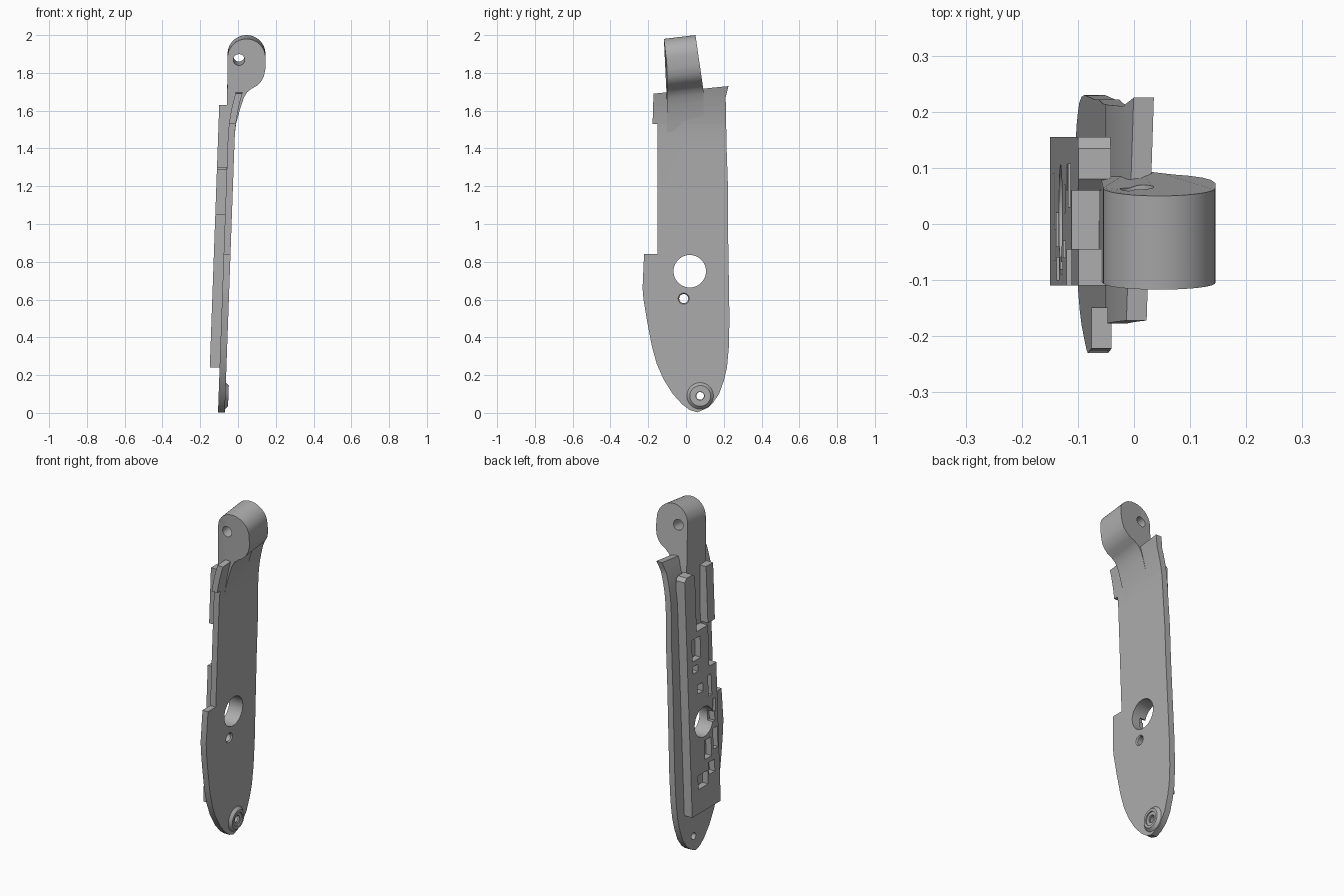
import bpy, bmesh, math
from mathutils import Vector, Matrix

cube = bpy.data.objects.get("Cube")
if cube:
    bpy.data.objects.remove(cube, do_unlink=True)

grey = bpy.data.materials.new("matte grey")
grey.use_nodes = True
tone = (0.42, 0.42, 0.42, 1)
grey.diffuse_color = tone
grey.node_tree.nodes["Principled BSDF"].inputs["Base Color"].default_value = tone


def make(name, bm):
    bmesh.ops.recalc_face_normals(bm, faces=bm.faces)
    mesh = bpy.data.meshes.new(name)
    bm.to_mesh(mesh)
    bm.free()
    mesh.materials.append(grey)
    ob = bpy.data.objects.new(name, mesh)
    bpy.context.collection.objects.link(ob)
    return ob


def prism(name, points, depth):
    """Extrude a closed outline of 3D points along a vector."""
    bm = bmesh.new()
    face = bm.faces.new([bm.verts.new(p) for p in points])
    new = bmesh.ops.extrude_face_region(bm, geom=[face])["geom"]
    bmesh.ops.translate(bm, vec=depth, verts=[v for v in new if isinstance(v, bmesh.types.BMVert)])
    return make(name, bm)


def slab(name, outline, x0, x1):
    return prism(name, [(x0, y, z) for y, z in outline], (x1 - x0, 0, 0))


def rect(y0, y1, z0, z1):
    return [(y0, z0), (y1, z0), (y1, z1), (y0, z1)]


def rod(name, centre, axis, r1, r2, length, sides=40):
    bm = bmesh.new()
    turn = Vector(axis).to_track_quat('Z', 'Y').to_matrix().to_4x4()
    bmesh.ops.create_cone(bm, cap_ends=True, segments=sides, radius1=r1, radius2=r2,
                          depth=length, matrix=Matrix.Translation(centre) @ turn)
    return make(name, bm)


def boolean(ob, others, operation):
    bpy.context.view_layer.objects.active = ob
    for other in others:
        mod = ob.modifiers.new("bool", 'BOOLEAN')
        mod.operation, mod.solver, mod.object = operation, 'EXACT', other
        bpy.ops.object.modifier_apply(modifier=mod.name)
        bpy.data.objects.remove(other, do_unlink=True)


def lean(ob):
    """Tilt the part sideways and flare it outward near the top."""
    for v in ob.data.vertices:
        z = v.co.z
        flare = 0.55 * max(0, z - 1.45) ** 2 if ob.name == "handle_plate" else 0
        v.co.x += 0.036 * z + flare


def finish(ob):
    bpy.ops.object.select_all(action='DESELECT')
    ob.select_set(True)
    bpy.context.view_layer.objects.active = ob
    bpy.ops.object.shade_smooth_by_angle(angle=math.radians(30))


BIG, PIN, SCREW = (0.02, 0.75), (-0.012, 0.605), (0.075, 0.09)


def through(spot, radius):
    return rod("cutter", (-0.1, *spot), (1, 0, 0), radius, radius, 0.4)


# Outer plate: long handle shape with a rounded foot
plate = slab("handle_plate", [
    (0.225, 1.73), (0.21, 1.67), (0.215, 1.4), (0.222, 1.2), (0.222, 1.0), (0.23, 0.5),
    (0.227, 0.35), (0.217, 0.24), (0.2, 0.17), (0.175, 0.1), (0.14, 0.05), (0.1, 0.02),
    (0.06, 0.003), (0.02, 0.015), (-0.02, 0.045), (-0.07, 0.1), (-0.12, 0.18), (-0.155, 0.26),
    (-0.18, 0.35), (-0.205, 0.48), (-0.225, 0.6), (-0.23, 0.66), (-0.222, 0.84),
    (-0.15, 0.84), (-0.15, 1.53), (-0.177, 1.53), (-0.172, 1.69)], -0.106, -0.07)
bm = bmesh.new()
bm.from_mesh(plate.data)
for i in range(7):
    bmesh.ops.bisect_plane(bm, geom=bm.verts[:] + bm.edges[:] + bm.faces[:],
                           plane_co=(0, 0, 1.45 + 0.04 * i), plane_no=(0, 0, 1))
bm.to_mesh(plate.data)
bm.free()
sink = rod("cutter", (-0.072, *PIN), (1, 0, 0), 0.022, 0.034, 0.016)
boolean(plate, [through(BIG, 0.086), through(PIN, 0.024), sink, through(SCREW, 0.02)], 'DIFFERENCE')

# Screw boss on the outer face, with a recessed seat
boss = rod("screw_boss", (-0.064, *SCREW), (1, 0, 0), 0.074, 0.055, 0.02)
seat = rod("cutter", (-0.054, *SCREW), (1, 0, 0), 0.04, 0.04, 0.014)
boolean(boss, [seat, through(SCREW, 0.022)], 'DIFFERENCE')

# Inner body: stepped block with a long rail
body = slab("inner_body", [
    (-0.11, 0.24), (0.155, 0.24), (0.155, 1.61), (0.135, 1.63), (0.08, 1.63), (0.06, 1.61),
    (0.06, 1.29), (-0.045, 1.29), (-0.045, 1.05), (-0.11, 1.05)], -0.158, -0.1)
pockets = [(0.03, 0.107, 1.13, 1.255), (0.06, 0.107, 1.06, 1.1), (0.02, 0.07, 0.93, 0.98),
           (-0.06, -0.03, 0.88, 1.0), (-0.09, -0.068, 0.77, 0.85), (-0.04, 0.02, 0.53, 0.64),
           (-0.1, -0.06, 0.56, 0.68), (0.0, 0.09, 0.38, 0.46), (-0.065, -0.01, 0.43, 0.5),
           (-0.08, 0.1, 0.72, 0.78)]
cuts = [slab("cutter", rect(*p), -0.2, -0.122) for p in pockets]
boolean(body, cuts + [through(BIG, 0.086), through(PIN, 0.024)], 'DIFFERENCE')

# Upper side tab on the inner face
tab = slab("side_tab", rect(-0.11, -0.045, 1.3, 1.63), -0.158, -0.1)

for part in (plate, boss, body, tab):
    lean(part)

# Pivot knuckle: round head blending down into the plate
head = [(0.045 + 0.1 * math.cos(a), 1.9 + 0.1 * math.sin(a))
        for a in (math.pi * (1 - i / 28) for i in range(29))]
head += [(0.145, 1.84), (0.137, 1.8), (0.122, 1.772), (0.1, 1.75), (0.07, 1.733), (0.048, 1.715),
         (0.03, 1.685), (0.015, 1.64), (-0.01, 1.55), (-0.04, 1.3), (-0.062, 1.3)]
knuckle = prism("pivot_knuckle", [(x, 0, z) for x, z in head], (0, 1, 0))
for v in knuckle.data.vertices:
    drop = 2 - v.co.z
    v.co.y = 0.05 + 0.143 * min(drop, 0.3) if v.co.y > 0.5 else min(-0.1, -0.117 + 0.12 * drop)
    v.co.z += 0.12 * (v.co.y - 0.05)
boolean(knuckle, [rod("cutter", (0.005, -0.02, 1.88), (0, 1, 0.12), 0.03, 0.03, 0.5)], 'DIFFERENCE')

for part in (plate, boss, body, tab, knuckle):
    finish(part)
